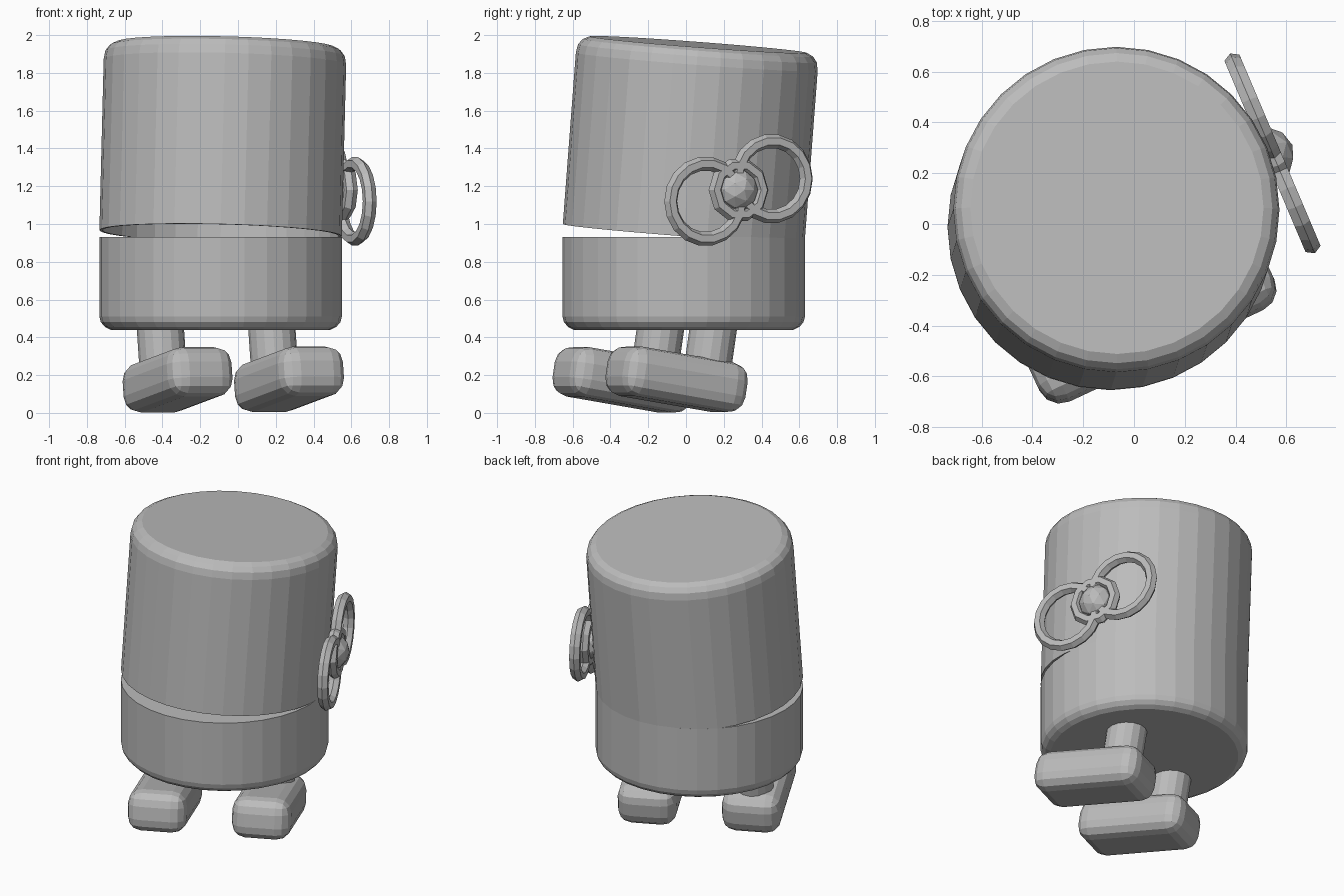
import bpy, bmesh, math
from mathutils import Vector, Matrix

cube = bpy.data.objects.get("Cube")
if cube:
    bpy.data.objects.remove(cube)

grey = bpy.data.materials.new("plain_grey")
grey.use_nodes = True
GREY = (0.5, 0.5, 0.5, 1)
grey.diffuse_color = GREY
grey.node_tree.nodes["Principled BSDF"].inputs["Base Color"].default_value = GREY


def finish(name, bm, matrix):
    bmesh.ops.recalc_face_normals(bm, faces=bm.faces)
    mesh = bpy.data.meshes.new(name)
    bm.to_mesh(mesh)
    bm.free()
    mesh.materials.append(grey)
    ob = bpy.data.objects.new(name, mesh)
    ob.matrix_world = matrix
    bpy.context.collection.objects.link(ob)
    return ob


def frame(origin, x, y, z):
    m = Matrix((x, y, z)).transposed().to_4x4()
    m.translation = origin
    return m


def lathe(name, profile, matrix, sides=32):
    """Turn (radius, height) points about z and cap ends that reach radius 0."""
    bm = bmesh.new()
    verts = [bm.verts.new((r, 0, z)) for r, z in profile]
    edges = [bm.edges.new(pair) for pair in zip(verts, verts[1:])]
    bmesh.ops.spin(bm, geom=verts + edges, axis=(0, 0, 1), cent=(0, 0, 0),
                   angle=math.tau, steps=sides, use_duplicate=False)
    bmesh.ops.remove_doubles(bm, verts=bm.verts, dist=0.0005)
    return finish(name, bm, matrix)


def ring(name, major, minor, steps, sides, matrix):
    """Torus in the local xy plane."""
    bm = bmesh.new()
    section = [bm.verts.new((major + minor * math.cos(a), 0, minor * math.sin(a)))
               for a in (math.tau * i / sides for i in range(sides))]
    edges = [bm.edges.new((section[i - 1], section[i])) for i in range(sides)]
    bmesh.ops.spin(bm, geom=section + edges, axis=(0, 0, 1), cent=(0, 0, 0),
                   angle=math.tau, steps=steps, use_duplicate=False)
    bmesh.ops.remove_doubles(bm, verts=bm.verts, dist=0.0005)
    return finish(name, bm, matrix)


# Body: closed lower drum and a leaning upper shell
R = 0.642
base = Vector((-0.092, -0.012, 0))
lathe("lower_body", [(0, 0.44), (R - 0.06, 0.44), (R - 0.03, 0.455), (R - 0.008, 0.48),
                     (R, 0.51), (R, 0.93), (0, 0.93)], Matrix.Translation(base))
lean = Vector((0.025, 0.076, 1)).normalized()
tilt = Vector((0, 0, 1)).rotation_difference(lean).to_matrix().to_4x4()
upper_at = Matrix.Translation(base + Vector((0, 0, 0.951))) @ tilt
lathe("upper_body", [(0, 1.002), (R - 0.065, 1.002), (R - 0.03, 0.985), (R - 0.008, 0.955),
                     (R, 0.91), (R, 0), (R - 0.015, 0), (R - 0.015, 0.96), (0, 0.96)], upper_at)

# Feet and legs: toes turned and lifted
turn, lift = math.radians(25), math.radians(9)
flat = Vector((math.sin(turn), -math.cos(turn), 0))
toe = flat * math.cos(lift) + Vector((0, 0, math.sin(lift)))
across = Vector((math.cos(turn), math.sin(turn), 0))
up = across.cross(-toe).normalized()
for side, centre in (("right", (-0.32, -0.33, 0.175)), ("left", (0.27, -0.05, 0.178))):
    place = frame(Vector(centre), across, -toe, up)
    bm = bmesh.new()
    bmesh.ops.create_cube(bm, size=1)
    bmesh.ops.scale(bm, vec=(0.37, 0.72, 0.265), verts=bm.verts)
    bmesh.ops.bevel(bm, geom=list(bm.edges), offset=0.09, segments=3,
                    profile=0.5, affect='EDGES')
    finish(side + "_foot", bm, place)
    leg_at = place @ Matrix.Translation((0, 0.17, 0))
    lathe(side + "_leg", [(0, 0), (0.125, 0), (0.125, 0.36), (0, 0.36)], leg_at, 16)

# Wind-up key: two loops, a collar and a faceted knob
yaw = math.radians(23)
out = Vector((math.cos(yaw), math.sin(yaw), 0))
along = Vector((-math.sin(yaw), math.cos(yaw), 0))
hub = Vector((0.545, 0.278, 1.18))
rise = Vector((0, 0, 1))
for name, s in (("front_key_loop", -1), ("rear_key_loop", 1)):
    centre = hub + s * (along * 0.19 + rise * 0.06)
    ring(name, 0.2, 0.037, 18, 6, frame(centre, along, rise, out))
ring("key_collar", 0.135, 0.037, 10, 6, frame(hub, along, rise, out))
bm = bmesh.new()
bmesh.ops.create_icosphere(bm, subdivisions=2, radius=0.115)
finish("key_knob", bm, frame(hub - out * 0.03, along, rise, out))
